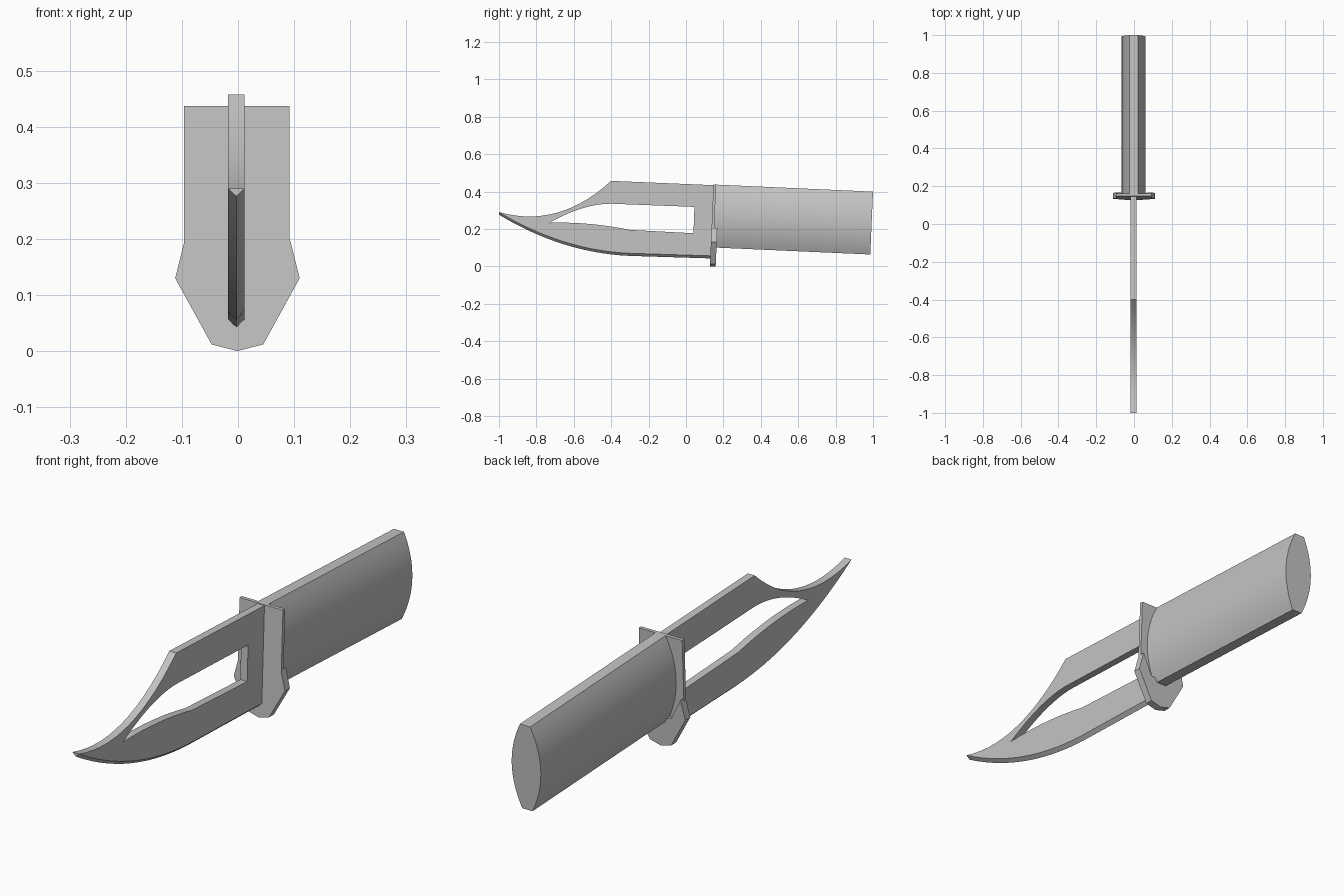
import bpy, bmesh, math
from mathutils import Vector

cube = bpy.data.objects.get("Cube")
if cube:
    bpy.data.objects.remove(cube, do_unlink=True)

grey = bpy.data.materials.new("plain grey")
grey.use_nodes = True
grey.diffuse_color = (0.55, 0.55, 0.55, 1)
grey.node_tree.nodes["Principled BSDF"].inputs["Base Color"].default_value = (0.55, 0.55, 0.55, 1)

TILT = 0.0436  # the whole grip leans slightly


def finish(name, bm, smooth=False):
    bmesh.ops.recalc_face_normals(bm, faces=bm.faces[:])
    mesh = bpy.data.meshes.new(name)
    bm.to_mesh(mesh)
    bm.free()
    mesh.materials.append(grey)
    obj = bpy.data.objects.new(name, mesh)
    bpy.context.collection.objects.link(obj)
    if smooth:
        bpy.ops.object.select_all(action='DESELECT')
        obj.select_set(True)
        bpy.context.view_layer.objects.active = obj
        bpy.ops.object.shade_smooth_by_angle(angle=math.radians(25))
    return obj


def arc(a, control, b, steps=14):
    """Quadratic curve from a to b."""
    a, c, b = Vector(a), Vector(control), Vector(b)
    ts = [i / steps for i in range(steps + 1)]
    return [a * (1 - t) ** 2 + c * 2 * t * (1 - t) + b * t * t for t in ts]


def prism(name, profile, front, back, zref, drop=0.0, smooth=False):
    """Extrude an (x, z) profile along y, with leaning ends."""
    bm = bmesh.new()
    ends = [[bm.verts.new((x, y + TILT * (z - zref), z - dz)) for x, z in profile]
            for y, dz in ((front, 0), (back, drop))]
    for loop in ends:
        bm.faces.new(loop)
    n = len(profile)
    for i in range(n):
        j = (i + 1) % n
        bm.faces.new((ends[0][i], ends[0][j], ends[1][j], ends[1][i]))
    return finish(name, bm, smooth)


def mirrored(half, centre):
    """Complete a profile from its +x half."""
    return ([(centre + x, z) for x, z in half]
            + [(centre - x, z) for x, z in reversed(half) if x > 0])


# Handle: bulged sides between flat top and bottom strips
steps = [i / 10 - 1 for i in range(21)]
side = [(0.022 + 0.041 * (1 - s * s), 0.269 + 0.168 * s) for s in steps]
prism("handle", mirrored(side, -0.002), 0.153, 0.9925, 0.269, 0.0375, True)

# Guard: thin upper plate and thicker lower block, flush in front
prism("guard_plate", mirrored([(0.085, 0.1), (0.094, 0.175), (0.094, 0.437)], -0.002),
      0.141, 0.155, 0.3)
prism("guard_block", mirrored([(0, 0), (0.046, 0.012), (0.111, 0.13), (0.092, 0.205),
                               (0.05, 0.12), (0, 0.11)], -0.001), 0.132, 0.163, 0.1)

# Blade: pierced plate with a V-shaped cutting edge, outlines in (y, z)
lower = arc((-1, 0.29), (-0.66, 0.085), (-0.3, 0.07)) + [Vector((0.148, 0.056))]
upper = [Vector((0.148, 0.434))] + arc((-0.4, 0.457), (-0.68, 0.2), (-1, 0.29))[:-1]
outline = lower + upper
opening = (arc((-0.73, 0.233), (-0.55, 0.335), (-0.4, 0.335)) + [Vector((0.045, 0.318)),
           Vector((0.04, 0.177))] + arc((-0.3, 0.195), (-0.52, 0.24), (-0.73, 0.233))[:-1])

bm = bmesh.new()
rims = []
for x in (-0.018, 0.012):
    edges, loops = [], []
    for path in (outline, opening):
        loop = [bm.verts.new((x, p.x, p.y)) for p in path]
        edges += [bm.edges.new((v, loop[(i + 1) % len(loop)])) for i, v in enumerate(loop)]
        loops.append(loop)
    bmesh.ops.triangle_fill(bm, use_beauty=True, edges=edges)
    rims.append(loops)
ridge = [bm.verts.new((-0.003, p.x, p.y - 0.014)) for p in lower]
for k in range(2):
    left, right = rims[0][k], rims[1][k]
    for i in range(len(left)):
        j = (i + 1) % len(left)
        if k == 0 and j < len(lower) and j > 0:
            bm.faces.new((left[i], left[j], ridge[j], ridge[i]))
            bm.faces.new((ridge[i], ridge[j], right[j], right[i]))
        else:
            bm.faces.new((left[i], left[j], right[j], right[i]))
for i in (0, len(lower) - 1):
    bm.faces.new((rims[0][0][i], ridge[i], rims[1][0][i]))
finish("blade", bm, True)
